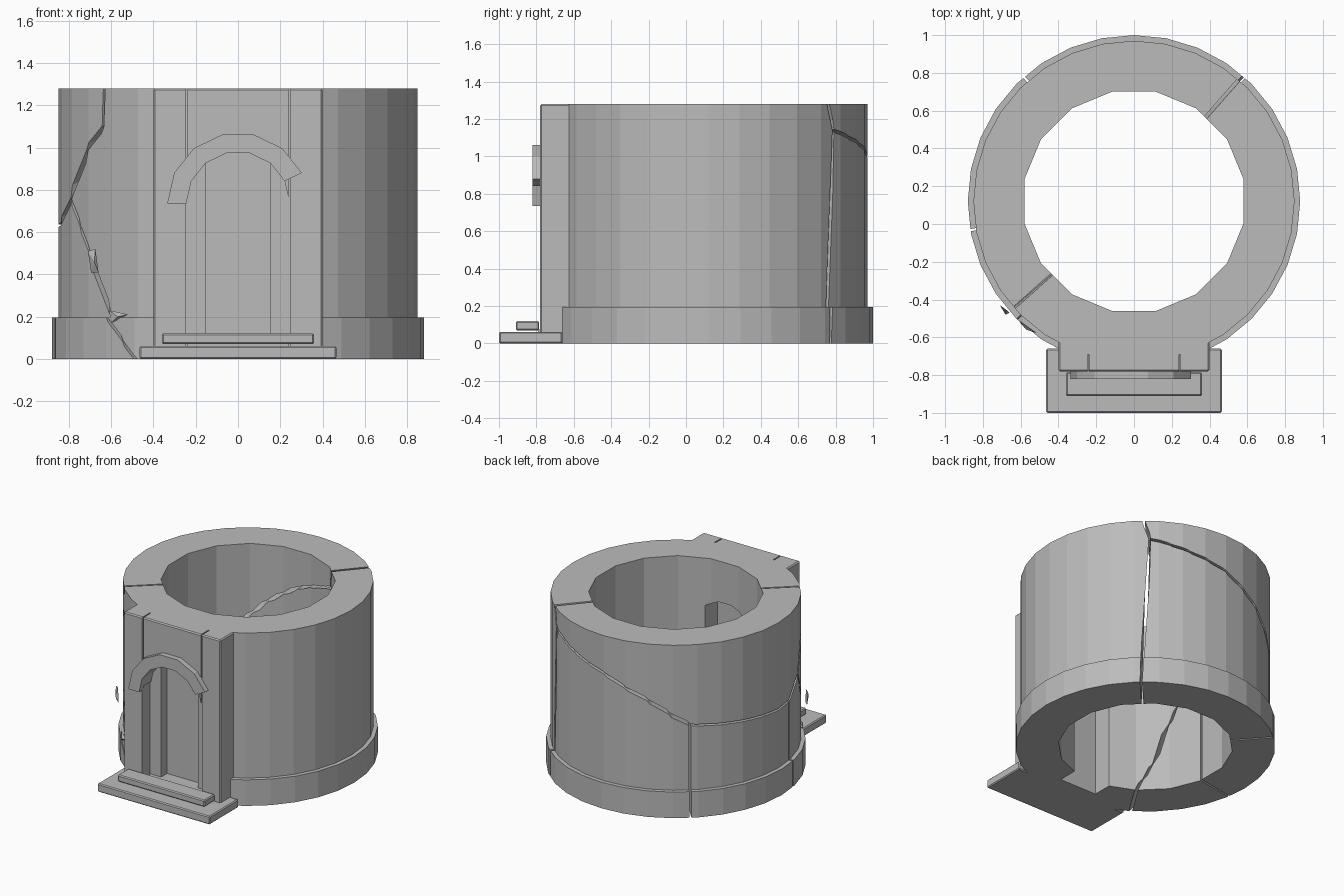
import bpy, bmesh, math
from mathutils import Vector

if "Cube" in bpy.data.objects:
    bpy.data.objects.remove(bpy.data.objects["Cube"])

CY = 0.12  # tower axis lies at (0, CY)

stone = bpy.data.materials.new("grey_stone")
stone.diffuse_color = (0.5, 0.5, 0.5, 1)
stone.use_nodes = True
stone.node_tree.nodes["Principled BSDF"].inputs["Base Color"].default_value = stone.diffuse_color


def finish(bm, name, bevel=0.0):
    if bevel:
        bmesh.ops.bevel(bm, geom=bm.edges[:], offset=bevel, segments=1, affect='EDGES')
    bmesh.ops.recalc_face_normals(bm, faces=bm.faces[:])
    me = bpy.data.meshes.new(name)
    bm.to_mesh(me)
    bm.free()
    me.materials.append(stone)
    ob = bpy.data.objects.new(name, me)
    bpy.context.collection.objects.link(ob)
    return ob


def turned(name, profile, sides, turn=0.0):
    """Closed solid from (radius, z) rings around the tower axis."""
    bm = bmesh.new()
    rings = []
    for r, z in profile:
        angles = [turn + 2 * math.pi * i / sides for i in range(sides)]
        rings.append([bm.verts.new((r * math.cos(a), CY + r * math.sin(a), z)) for a in angles])
    for lo, hi in zip(rings, rings[1:]):
        for i in range(sides):
            j = (i + 1) % sides
            bm.faces.new((lo[i], lo[j], hi[j], hi[i]))
    bm.faces.new(rings[0])
    bm.faces.new(rings[-1])
    return finish(bm, name)


def prism(name, outline, y0, y1, bevel=0.0):
    """Extrude an (x, z) outline along y."""
    bm = bmesh.new()
    a = [bm.verts.new((x, y0, z)) for x, z in outline]
    b = [bm.verts.new((x, y1, z)) for x, z in outline]
    n = len(outline)
    bm.faces.new(a)
    bm.faces.new(b)
    for i in range(n):
        j = (i + 1) % n
        bm.faces.new((a[i], a[j], b[j], b[i]))
    return finish(bm, name, bevel)


def box(name, x0, x1, y0, y1, z0, z1, bevel=0.0):
    return prism(name, [(x0, z0), (x1, z0), (x1, z1), (x0, z1)], y0, y1, bevel)


def combine(target, tool, operation, self_overlap=False):
    mod = target.modifiers.new("cut", 'BOOLEAN')
    mod.operation, mod.solver, mod.object = operation, 'EXACT', tool
    mod.use_self = self_overlap
    bpy.context.view_layer.update()
    graph = bpy.context.evaluated_depsgraph_get()
    me = bpy.data.meshes.new_from_object(target.evaluated_get(graph))
    target.modifiers.clear()
    target.data = me
    bpy.data.objects.remove(tool)


def arc(r, first, last):
    """Points of a seven-sided half-round arch, counted from the right."""
    return [(r * math.cos(math.pi * k / 7), 0.735 + r * math.sin(math.pi * k / 7))
            for k in range(first, last + 1)]


def cracks(paths):
    """Thin radial wedges following (angle, height) polylines."""
    bm = bmesh.new()
    for gap, path in paths:
        for (a0, z0), (a1, z1) in zip(path, path[1:]):
            steps = max(1, math.ceil(abs(a1 - a0) / 12))
            for s in range(steps):
                ends = []
                for t in ((s - 0.01) / steps, (s + 1.01) / steps):
                    ends.append((math.radians(a0 + (a1 - a0) * t), z0 + (z1 - z0) * t))
                d = Vector(((ends[1][0] - ends[0][0]) * 0.85, ends[1][1] - ends[0][1])).normalized()
                v = []
                for a, z in ends:
                    for r, side in ((0.45, -1), (1.0, -1), (1.0, 1), (0.45, 1)):
                        off = side * gap / 2
                        ang = a - d.y * off / r
                        v.append(bm.verts.new((r * math.cos(ang), CY + r * math.sin(ang), z + d.x * off)))
                for f in ((0, 1, 2, 3), (4, 5, 6, 7), (0, 1, 5, 4), (1, 2, 6, 5), (2, 3, 7, 6), (3, 0, 4, 7)):
                    bm.faces.new([v[i] for i in f])
    bmesh.ops.triangulate(bm, faces=bm.faces[:])
    return finish(bm, "crack_cutter")


# Round wall with a wider foot, joined to the gate block, then hollowed
wall = turned("tower_wall", [(0.88, 0), (0.88, 0.195), (0.85, 0.195), (0.85, 1.28)], 32)
combine(wall, box("gate_block", -0.4, 0.4, -0.78, -0.5, 0, 1.28, 0.008), 'UNION')
combine(wall, turned("hollow", [(0.592, -0.1), (0.592, 1.4)], 16, math.pi / 16), 'DIFFERENCE')

# Stepped doorway outside, matching niche inside
outer_door = [(-0.245, 0.06), (0.245, 0.06)] + arc(0.245, 0, 7)
inner_arc = arc(0.245, 2, 5)
half = inner_arc[0][0]
inner_door = [(-half, 0.06), (half, 0.06)] + inner_arc
niche = [(-half, -0.1), (half, -0.1)] + inner_arc
combine(wall, prism("door_recess", outer_door, -0.9, -0.69), 'DIFFERENCE')
combine(wall, prism("door_panel_recess", inner_door, -0.8, -0.62), 'DIFFERENCE')
combine(wall, prism("inner_niche", niche, -0.59, -0.3), 'DIFFERENCE')

# Narrow joints beside the doorway
for s in (-1, 1):
    xs = sorted((s * 0.238, s * 0.247))
    combine(wall, box("joint", xs[0], xs[1], -0.9, -0.69, 0.06, 1.4), 'DIFFERENCE')

# Cracks through the whole wall
combine(wall, cracks([
    (0.012, [(48.7, 1.31), (52, 1.14), (48, -0.03)]),
    (0.012, [(52, 1.14), (90, 1.0), (112, 0.86), (131.5, 0.68), (180, 0.63), (190, 0.64),
             (201.7, 0.76), (213, 0.99), (221, 1.1), (221.7, 1.31)]),
    (0.012, [(131.5, 0.68), (131.5, -0.03)]),
    (0.012, [(190, 0.64), (190, -0.03)]),
    (0.004, [(201.7, 0.76), (214.5, 0.5), (225, 0.2), (238, -0.03)]),
]), 'DIFFERENCE', True)

# Broken arch trim over the door
prism("arch_trim", arc(0.335, 1, 7) + arc(0.245, 1, 7)[::-1], -0.82, -0.775)

# Entrance steps
box("lower_step", -0.465, 0.465, -1.0, -0.66, 0, 0.062, 0.007)
box("upper_step", -0.36, 0.36, -0.91, -0.785, 0.07, 0.12, 0.007)
box("threshold", -0.24, 0.24, -0.79, -0.615, 0.05, 0.075)


# Loose stone chips near the crack
def chip(name, points):
    bm = bmesh.new()
    for p in points:
        bm.verts.new(p)
    bmesh.ops.convex_hull(bm, input=bm.verts[:])
    finish(bm, name)


chip("upper_chip", [(-0.71, -0.43, 0.51), (-0.675, -0.455, 0.52), (-0.695, -0.44, 0.41),
                    (-0.66, -0.47, 0.41), (-0.68, -0.48, 0.46)])
chip("lower_chip", [(-0.61, -0.51, 0.23), (-0.52, -0.575, 0.21), (-0.60, -0.525, 0.17),
                    (-0.57, -0.56, 0.2)])
